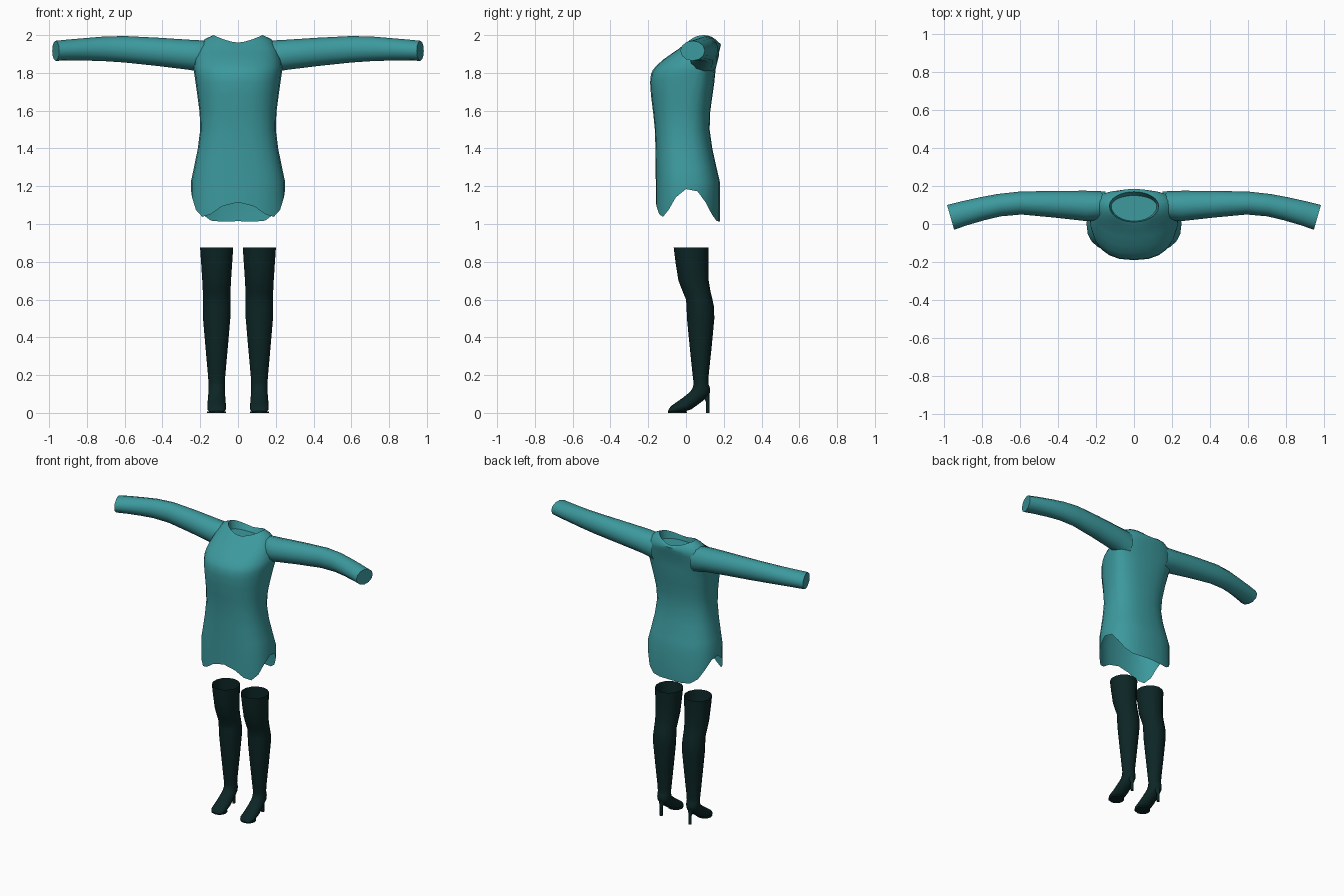
import bpy, bmesh, math
from mathutils import Vector

cube = bpy.data.objects.get("Cube")
if cube:
    bpy.data.objects.remove(cube, do_unlink=True)


def material(name, rgb):
    mat = bpy.data.materials.new(name)
    mat.use_nodes = True
    mat.diffuse_color = (*rgb, 1)
    shader = mat.node_tree.nodes["Principled BSDF"]
    shader.inputs["Base Color"].default_value = (*rgb, 1)
    shader.inputs["Roughness"].default_value = 0.8
    return mat


teal = material("teal cloth", (0.045, 0.32, 0.34))
leather = material("dark green leather", (0.004, 0.019, 0.019))


def loft(name, rings, mat, cap_start=False, cap_end=False):
    """Skin a list of equal-length point rings."""
    bm = bmesh.new()
    loops = [[bm.verts.new(point) for point in ring] for ring in rings]
    for lower, upper in zip(loops, loops[1:]):
        for i in range(len(lower)):
            bm.faces.new((lower[i - 1], lower[i], upper[i], upper[i - 1]))
    if cap_start:
        bm.faces.new(loops[0])
    if cap_end:
        bm.faces.new(loops[-1])
    bmesh.ops.recalc_face_normals(bm, faces=bm.faces)
    mesh = bpy.data.meshes.new(name)
    bm.to_mesh(mesh)
    bm.free()
    mesh.materials.append(mat)
    part = bpy.data.objects.new(name, mesh)
    bpy.context.collection.objects.link(part)
    bpy.ops.object.select_all(action='DESELECT')
    part.select_set(True)
    bpy.context.view_layer.objects.active = part
    bpy.ops.object.shade_smooth_by_angle(angle=math.radians(50))


def smooth_keys(keys, steps=2):
    """Insert spline sections between a few key sections."""
    keys = [Vector(key) for key in keys]
    padded = [keys[0], *keys, keys[-1]]
    result = []
    for before, start, end, after in zip(padded, padded[1:], padded[2:], padded[3:]):
        leave, arrive = (end - before) / 2, (after - start) / 2
        for step in range(steps):
            t = step / steps
            ease = t * t * (3 - 2 * t)
            result.append(start.lerp(end, ease)
                          + leave * t * (1 - t) ** 2 - arrive * t * t * (1 - t))
    return result + [keys[-1]]


def angles(count):
    return [math.tau * i / count for i in range(count)]


def power(value, exponent):
    return math.copysign(abs(value) ** exponent, value)


def torso_ring(height, width, front, seam, back, roundness=0.8):
    """Rounded-box section whose height may vary with the angle from the front."""
    ring = []
    for angle in angles(24):
        forward = power(math.cos(angle), roundness)
        across = power(math.sin(angle), roundness)
        depth = front - seam if forward > 0 else seam - back
        ring.append((width * across, seam + forward * depth, height(angle)))
    return ring


def hem_height(angle):
    """Scalloped hem: notched at the sides, lowest at the back."""
    return (1.085 + 0.02 * math.cos(angle) - 0.06 * math.cos(2 * angle)
            + 0.03 * math.cos(3 * angle) + 0.04 * math.cos(4 * angle))


def neck_ring(width, front, back, low, high):
    """Round section that rises from the throat towards the shoulders."""
    def height(angle):
        return low + (high - low) * abs(math.sin(angle)) ** 1.5
    return torso_ring(height, width, front, 0.095, back, roundness=1)


# Dress body: height, half width, front, seam and back
torso_keys = [
    (1.22, 0.25, -0.16, 0, 0.18),
    (1.5, 0.2, -0.165, -0.01, 0.125),
    (1.75, 0.225, -0.19, 0.04, 0.15),
    (1.84, 0.235, -0.155, 0.08, 0.16),
    (1.93, 0.21, -0.035, 0.1, 0.18),
]
rings = [torso_ring(hem_height, 0.25, -0.16, 0, 0.18)]
for z, *shape in smooth_keys(torso_keys, steps=3):
    rings.append(torso_ring(lambda angle: z, *shape))

# Shoulder slope, neckline and recessed neck floor
rings.append(neck_ring(0.175, -0.01, 0.185, 1.95, 1.98))
rings.append(neck_ring(0.13, 0.01, 0.17, 1.96, 2))
rings.append(neck_ring(0.12, 0.015, 0.15, 1.93, 1.94))
loft("dress_body", rings, teal, cap_end=True)

# Sleeves: centre of the section, then its half depth and half height
sleeve_keys = [
    (0.15, 0.1, 1.88, 0.07, 0.09),
    (0.25, 0.095, 1.895, 0.08, 0.08),
    (0.6, 0.11, 1.925, 0.06, 0.07),
    (0.8, 0.08, 1.925, 0.06, 0.06),
    (0.965, 0.035, 1.917, 0.065, 0.053),
]

# Boots: front point (y, z), back or sole point (y, z), half width
boot_keys = [
    (-0.065, 0.875, 0.12, 0.875, 0.09),
    (-0.04, 0.7, 0.12, 0.7, 0.078),
    (0, 0.6, 0.14, 0.6, 0.074),
    (0.005, 0.5, 0.15, 0.5, 0.074),
    (0.035, 0.2, 0.12, 0.2, 0.047),
    (0.04, 0.15, 0.12, 0.15, 0.045),
    (0.02, 0.11, 0.125, 0.1, 0.045),
    (-0.045, 0.06, 0.03, 0.02, 0.05),
    (-0.08, 0.035, -0.045, 0, 0.048),
    (-0.095, 0.01, -0.09, 0, 0.03),
]
boot_x = 0.113


def sleeve_ring(side, x, y, z, depth, height):
    """Upright section, increasingly slanted towards the wrist."""
    slant = 0.02 * x * x
    return [(side * (x + slant * math.cos(a)), y + depth * math.cos(a),
             z + height * math.sin(a)) for a in angles(12)]


def boot_ring(side, front_y, front_z, back_y, back_z, width):
    """Oval section spanning the front and back points."""
    front, back = Vector((0, front_y, front_z)), Vector((0, back_y, back_z))
    ring = []
    for a in angles(14):
        point = back.lerp(front, (1 + math.cos(a)) / 2)
        point.x = side * (boot_x + width * math.sin(a))
        point.z = max(point.z, 0)
        ring.append(point)
    return ring


def disc(side, y, z, radius):
    return [(side * (boot_x + radius * math.cos(a)), y + radius * math.sin(a), z)
            for a in angles(12)]


for label, side in (("left", 1), ("right", -1)):
    rings = [sleeve_ring(side, *key) for key in smooth_keys(sleeve_keys)]
    loft(label + "_sleeve", rings, teal, cap_end=True)

    rings = [boot_ring(side, *key) for key in smooth_keys(boot_keys)]
    loft(label + "_boot", rings, leather, cap_end=True)

    # Slim heel, flared where it meets the boot
    rings = [disc(side, 0.115, 0, 0.01), disc(side, 0.115, 0.06, 0.01),
             disc(side, 0.1, 0.11, 0.025)]
    loft(label + "_heel", rings, leather, cap_start=True, cap_end=True)

    # Thin sole under the toes
    rings = [disc(side, -0.045, z, 0.05) for z in (0, 0.008)]
    loft(label + "_sole", rings, leather, cap_start=True, cap_end=True)
